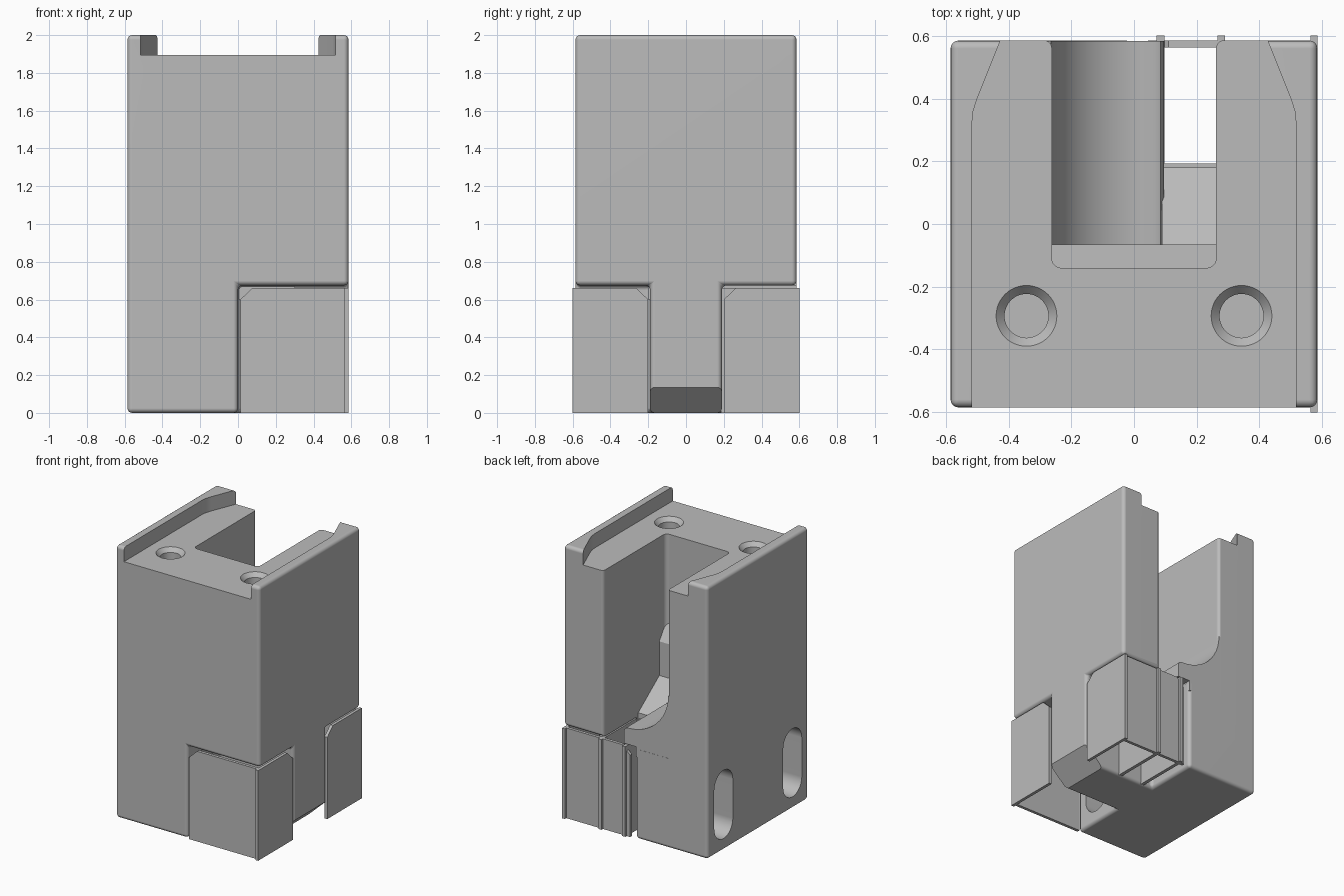
import bpy, bmesh, math

if "Cube" in bpy.data.objects:
    bpy.data.objects.remove(bpy.data.objects["Cube"], do_unlink=True)

grey = bpy.data.materials.new("light grey")
grey.use_nodes = True
COLOUR = (0.5, 0.5, 0.5, 1)
grey.diffuse_color = COLOUR
grey.node_tree.nodes["Principled BSDF"].inputs["Base Color"].default_value = COLOUR

H = 0.585      # half width of the block
SHELL = 0.022  # cover sheet thickness


def prism(name, pts, axis, a, b):
    """Extrude a 2D outline along an axis from a to b."""
    place = {"x": lambda u, v, w: (w, u, v),
             "y": lambda u, v, w: (u, w, v),
             "z": lambda u, v, w: (u, v, w)}[axis]
    bm = bmesh.new()
    rings = [[bm.verts.new(place(u, v, w)) for u, v in pts] for w in (a, b)]
    n = len(pts)
    for ring in rings:
        bm.faces.new(ring)
    for i in range(n):
        j = (i + 1) % n
        bm.faces.new((rings[0][i], rings[0][j], rings[1][j], rings[1][i]))
    bmesh.ops.recalc_face_normals(bm, faces=bm.faces)
    mesh = bpy.data.meshes.new(name)
    bm.to_mesh(mesh)
    bm.free()
    mesh.materials.append(grey)
    obj = bpy.data.objects.new(name, mesh)
    bpy.context.collection.objects.link(obj)
    return obj


def rect(u0, u1, v0, v1):
    return [(u0, v0), (u1, v0), (u1, v1), (u0, v1)]


def arc(cu, cv, r, start, end, n=6):
    return [(cu + r * math.cos(math.radians(start + (end - start) * i / n)),
             cv + r * math.sin(math.radians(start + (end - start) * i / n)))
            for i in range(n + 1)]


def bake(obj):
    """Replace the mesh by its modified result."""
    deps = bpy.context.evaluated_depsgraph_get()
    mesh = bpy.data.meshes.new_from_object(obj.evaluated_get(deps))
    obj.modifiers.clear()
    obj.data = mesh


def cut(obj, cutter):
    mod = obj.modifiers.new("cut", "BOOLEAN")
    mod.operation = "DIFFERENCE"
    mod.solver = "EXACT"
    mod.object = cutter
    bake(obj)
    bpy.data.objects.remove(cutter, do_unlink=True)


def smooth(obj):
    bpy.ops.object.select_all(action="DESELECT")
    obj.select_set(True)
    bpy.context.view_layer.objects.active = obj
    bpy.ops.object.shade_smooth_by_angle(angle=math.radians(35))
    obj.modifiers.new("even shading", "WEIGHTED_NORMAL").keep_sharp = True


# Main block with two lower corners removed, leaving a central post
body = prism("main_block", rect(-H, H, -H, H), "z", 0, 2)
for s in (-1, 1):
    ys = sorted((s * 0.19, s * 0.8))
    cut(body, prism("corner_cutter", rect(0, 0.8, *ys), "z", -0.2, 0.675))
bevel = body.modifiers.new("round", "BEVEL")
bevel.width = 0.025
bevel.segments = 4
bevel.limit_method = "ANGLE"
bake(body)

# Sloped underside of the post
cut(body, prism("post_cutter", [(0.43, -0.01), (0.7, -0.01), (0.7, 0.25), (0.585, 0.135), (0.44, 0)],
                "y", -0.3, 0.3))

# Top channel, narrowing towards the back
side = [(0.517, -0.7), (0.517, 0.32), (0.513, 0.36), (0.5, 0.4), (0.38, 0.7)]
cut(body, prism("channel_cutter", side + [(-x, y) for x, y in reversed(side)], "z", 1.895, 2.2))

# Deep slot, rounded inside and flared at the open back
half = arc(0.232, -0.11, 0.03, -90, 0) + arc(0.287, 0.561, 0.025, 180, 90) + [(0.287, 0.7)]
cut(body, prism("slot_cutter", half + [(-x, y) for x, y in reversed(half)], "z", 0.66, 2.2))

# Countersunk holes in the top
for x in (-0.343, 0.343):
    for r1, r2, z0, z1 in ((0.07, 0.07, 1.5, 1.87), (0.07, 0.097, 1.865, 1.8951)):
        bpy.ops.mesh.primitive_cone_add(vertices=48, radius1=r1, radius2=r2, depth=z1 - z0,
                                        location=(x, -0.293, (z0 + z1) / 2))
        cut(body, bpy.context.object)

# Upright oblong holes through the side into the corner spaces
for y in (-0.4, 0.4):
    oblong = arc(y, 0.48, 0.108, 0, 180, 16) + arc(y, 0.195, 0.108, 180, 360, 16)
    cut(body, prism("oblong_cutter", oblong, "x", -0.8, 0.2))
body.data.materials.clear()
body.data.materials.append(grey)
smooth(body)

# Curved floor of the slot
curve = [(0.095, 0.77), (0.085, 0.787), (0.065, 0.795)]
curve += [(-0.265 + 0.33 * t, 0.795 + 0.325 * (1 - math.sqrt(1 - (1 - t) ** 2)))
          for t in [1 - math.sin(math.pi / 2 * i / 12) for i in range(1, 13)]]
floor = prism("slot_floor", [(-0.3, 0.6), (-0.003, 0.6), (-0.003, 0.675), (0.095, 0.675)]
              + curve + [(-0.3, 1.12)], "y", -0.2, H - 0.001)
smooth(floor)

# Ledge at the front of the slot and ramp above the post
prism("slot_ledge", [(-0.2, 0.6), (-0.065, 0.6), (-0.065, 1.13), (-0.14, 1.24), (-0.2, 1.24)],
      "x", -0.3, 0.3)
prism("post_ramp", [(-0.1, 0.6), (0.18, 0.6), (0.18, 0.7), (-0.065, 0.88), (-0.1, 0.88)],
      "x", 0.09, 0.3)


# Thin corner covers, each with a clipped upper inner corner
def cover(name, inner, outer, axis, a, b, s=1):
    outline = [(inner, 0), (outer, 0), (outer, 0.662), (inner + 0.065, 0.662), (inner, 0.6)]
    return prism(name, [(s * u, v) for u, v in outline], axis, a, b)


cover("front_side_cover", 0.2, 0.602, "x", H - SHELL, H, -1)
cover("back_side_cover", 0.2, 0.602, "x", H - SHELL, H)
cover("front_cover", 0.012, H - SHELL, "y", -H, SHELL - H)
cover("back_cover", 0.045, H - SHELL, "y", H - SHELL, H)

# Upright dividers behind the back cover
for i, x in enumerate((0.072, 0.266)):
    prism(f"divider_{i + 1}", rect(x, x + 0.025, 0.185, 0.602), "z", 0, 0.662)
